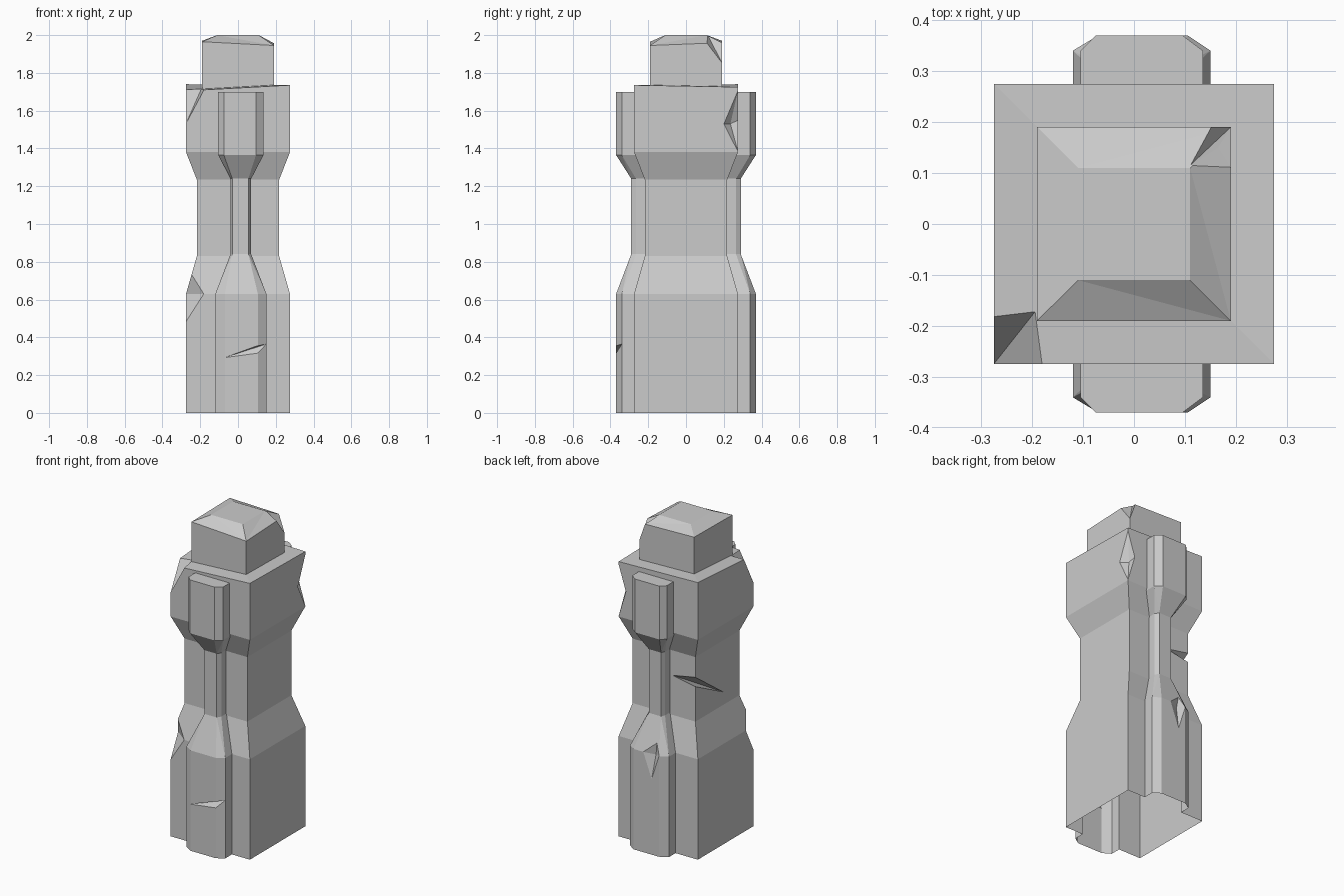
import bpy, bmesh

if "Cube" in bpy.data.objects:
    bpy.data.objects.remove(bpy.data.objects["Cube"])

def make(name, bm):
    bmesh.ops.triangulate(bm, faces=bm.faces[:])
    bmesh.ops.recalc_face_normals(bm, faces=bm.faces[:])
    me = bpy.data.meshes.new(name)
    bm.to_mesh(me)
    bm.free()
    ob = bpy.data.objects.new(name, me)
    bpy.context.collection.objects.link(ob)
    return ob

def loft(name, rings):
    bm = bmesh.new()
    rows = [[bm.verts.new(p) for p in r] for r in rings]
    n = len(rows[0])
    for a, b in zip(rows, rows[1:]):
        for i in range(n):
            j = (i + 1) % n
            bm.faces.new((a[i], a[j], b[j], b[i]))
    bm.faces.new(rows[0][::-1])
    bm.faces.new(rows[-1])
    return make(name, bm)

def square(h, *z):
    # one height, or one height per corner
    z = z * 4 if len(z) == 1 else z
    return [(x * h, y * h, zz) for (x, y), zz in
            zip(((-1, -1), (1, -1), (1, 1), (-1, 1)), z)]

def hull(name, pts):
    bm = bmesh.new()
    for p in pts:
        bm.verts.new(p)
    res = bmesh.ops.convex_hull(bm, input=bm.verts[:])
    loose = [v for v in bm.verts if not v.link_faces]
    bmesh.ops.delete(bm, geom=loose, context='VERTS')
    ob = make(name, bm)
    ob.hide_render = True
    return ob

def combine(target, other, op):
    m = target.modifiers.new(op, 'BOOLEAN')
    m.operation, m.solver, m.object = op, 'EXACT', other
    bpy.context.view_layer.objects.active = target
    bpy.ops.object.modifier_apply(modifier=m.name)
    bpy.data.objects.remove(other)

# waisted square shaft with a slightly worn top
shaft = loft("stone_post", [square(.275, 0), square(.275, .63), square(.218, .83),
                            square(.218, 1.235), square(.275, 1.38),
                            square(.275, 1.705, 1.735, 1.725, 1.74)])

# bevelled cap block
cap = loft("cap", [square(.19, 1.6), square(.19, 1.965, 1.945, 1.96, 1.97), square(.11, 2.0)])
combine(shaft, cap, 'UNION')

# chamfered pilasters, front and back: z, left, left chamfer, right chamfer, right, depth, chamfer depth
sections = [(0, -.12, -.07, .105, .15, .37, .34), (.63, -.12, -.07, .105, .15, .37, .34),
            (.84, -.04, -.03, .055, .07, .29, .265), (1.24, -.04, -.03, .055, .07, .29, .265),
            (1.365, -.105, -.075, .095, .135, .37, .34), (1.7, -.105, -.075, .095, .135, .37, .34)]
for s in (-1, 1):
    pil = loft("pilaster", [[(l, s * .12, z), (l, s * c, z), (lc, s * d, z), (rc, s * d, z),
                             (r, s * c, z), (r, s * .12, z)]
                            for z, l, lc, rc, r, d, c in sections])
    combine(shaft, pil, 'UNION')

# chips and cracks: rim points, inner pit, outer apex
chips = [
    # cap corner
    [(.11, .115, 2.0), (.15, .195, 1.97), (.192, .108, 1.96), (.192, .192, 1.85),
     (.165, .15, 1.92), (.26, .26, 2.05)],
    # top front left corner
    [(-.277, -.172, 1.73), (-.19, -.167, 1.725), (-.18, -.277, 1.71), (-.276, -.276, 1.53),
     (-.228, -.222, 1.69), (-.33, -.33, 1.80)],
    # upper back right edge
    [(.276, .276, 1.71), (.276, .2, 1.53), (.276, .276, 1.38), (.225, .276, 1.55),
     (.235, .235, 1.53), (.34, .34, 1.54)],
    # lower front left edge
    [(-.246, -.246, .735), (-.276, -.276, .48), (-.18, -.276, .63), (-.276, -.2, .63),
     (-.235, -.24, .63), (-.34, -.34, .63)],
    # waist crack at back left
    [(-.06, .22, 1.08), (-.22, -.06, .91), (-.22, .22, 1.11), (-.22, .22, 1.05),
     (-.18, .18, 1.06), (-.27, .27, 1.08)],
    # front pilaster crack
    [(-.08, -.371, .29), (.1, -.371, .355), (.105, -.371, .315), (.151, -.34, .365),
     (.12, -.345, .35), (.16, -.4, .335)],
    # back pilaster chip
    [(.04, .371, .63), (-.075, .371, .64), (-.02, .371, .47), (-.04, .345, .7),
     (-.03, .34, .62), (-.02, .43, .66)],
]
for pts in chips:
    combine(shaft, hull("chip_cutter", pts), 'DIFFERENCE')

# open underside
bm = bmesh.new()
bm.from_mesh(shaft.data)
under = [f for f in bm.faces if all(v.co.z < .001 for v in f.verts)]
bmesh.ops.delete(bm, geom=under, context='FACES')
bm.to_mesh(shaft.data)
bm.free()
